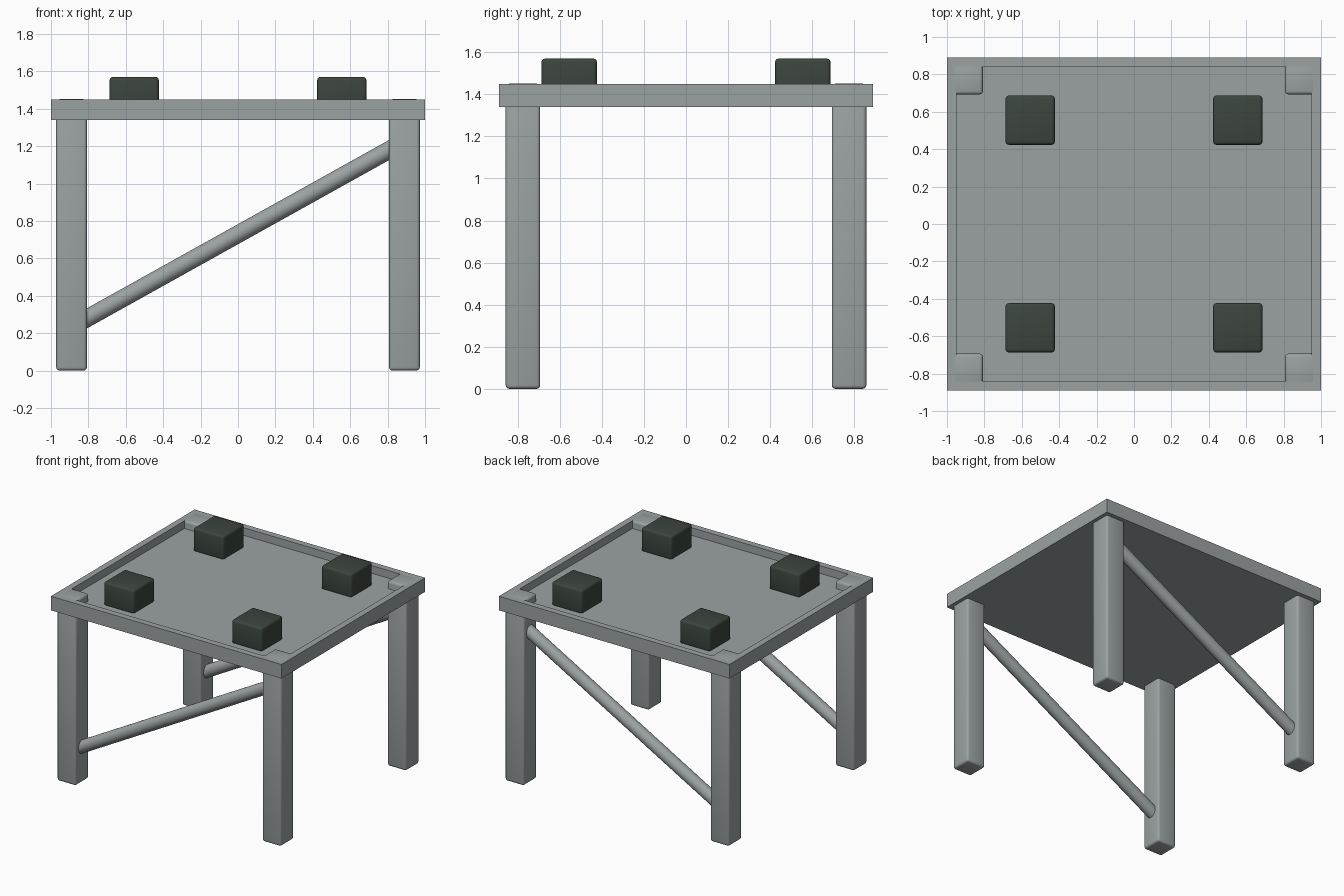
import bpy
from mathutils import Vector

cube = bpy.data.objects.get("Cube")
if cube:
    bpy.data.objects.remove(cube, do_unlink=True)


def make_material(name, rgb):
    mat = bpy.data.materials.new(name)
    mat.use_nodes = True
    mat.diffuse_color = (*rgb, 1)
    mat.node_tree.nodes["Principled BSDF"].inputs["Base Color"].default_value = (*rgb, 1)
    return mat


steel = make_material("steel grey", (0.33, 0.36, 0.365))
rubber = make_material("dark rubber green", (0.045, 0.06, 0.049))


def finish(obj, name, mat):
    obj.name = name
    obj.data.materials.append(mat)
    return obj


def box(name, low, high, mat, bevel=0.0):
    """Box between two corners, with optional rounded edges."""
    low, high = Vector(low), Vector(high)
    bpy.ops.mesh.primitive_cube_add(size=1, location=(low + high) / 2)
    obj = bpy.context.object
    obj.scale = high - low
    bpy.ops.object.transform_apply(location=False, rotation=False, scale=True)
    if bevel:
        mod = obj.modifiers.new("rounded edges", "BEVEL")
        mod.width = bevel
        mod.segments = 3
        bpy.ops.object.modifier_apply(modifier=mod.name)
        bpy.ops.object.shade_smooth_by_angle()
    return finish(obj, name, mat)


def rod(name, start, end, radius, mat):
    """Round bar between two points."""
    start, end = Vector(start), Vector(end)
    axis = end - start
    bpy.ops.mesh.primitive_cylinder_add(vertices=32, radius=radius, depth=axis.length,
                                        location=(start + end) / 2)
    obj = bpy.context.object
    obj.rotation_euler = axis.to_track_quat("Z", "Y").to_euler()
    bpy.ops.object.shade_smooth_by_angle()
    return finish(obj, name, mat)


W, D = 1.0, 0.89              # half width and half depth of the top
UNDER, FLOOR, RIM = 1.34, 1.39, 1.45
LIP = 0.05

# Tray top: plate with a raised lip around it
box("top_plate", (-W, -D, UNDER), (W, D, FLOOR), steel)
for side, s in (("left", 1), ("right", -1)):
    x0, x1 = sorted((s * W, s * (W - LIP)))
    box(f"{side}_lip", (x0, -D, FLOOR), (x1, D, RIM), steel)
for end, e in (("back", 1), ("front", -1)):
    y0, y1 = sorted((e * D, e * (D - LIP)))
    box(f"{end}_lip", (LIP - W, y0, FLOOR), (W - LIP, y1, RIM), steel)

# Legs run up through the plate into the tray corners; pads stand on the plate
for end, e in (("back", 1), ("front", -1)):
    for side, s in (("left", 1), ("right", -1)):
        x, y, r = s * 0.89, e * 0.775, 0.082
        box(f"{end}_{side}_leg", (x - r, y - r, 0), (x + r, y + r, RIM + 0.0005), steel, 0.017)
        x, y, r = s * 0.555, e * 0.555, 0.132
        box(f"{end}_{side}_pad", (x - r, y - r, FLOOR - 0.01), (x + r, y + r, 1.57), rubber, 0.018)
    # Diagonal brace between the two legs of this end
    rod(f"{end}_brace", (-0.86, e * 0.775, 0.25), (0.86, e * 0.775, 1.208), 0.047, steel)
